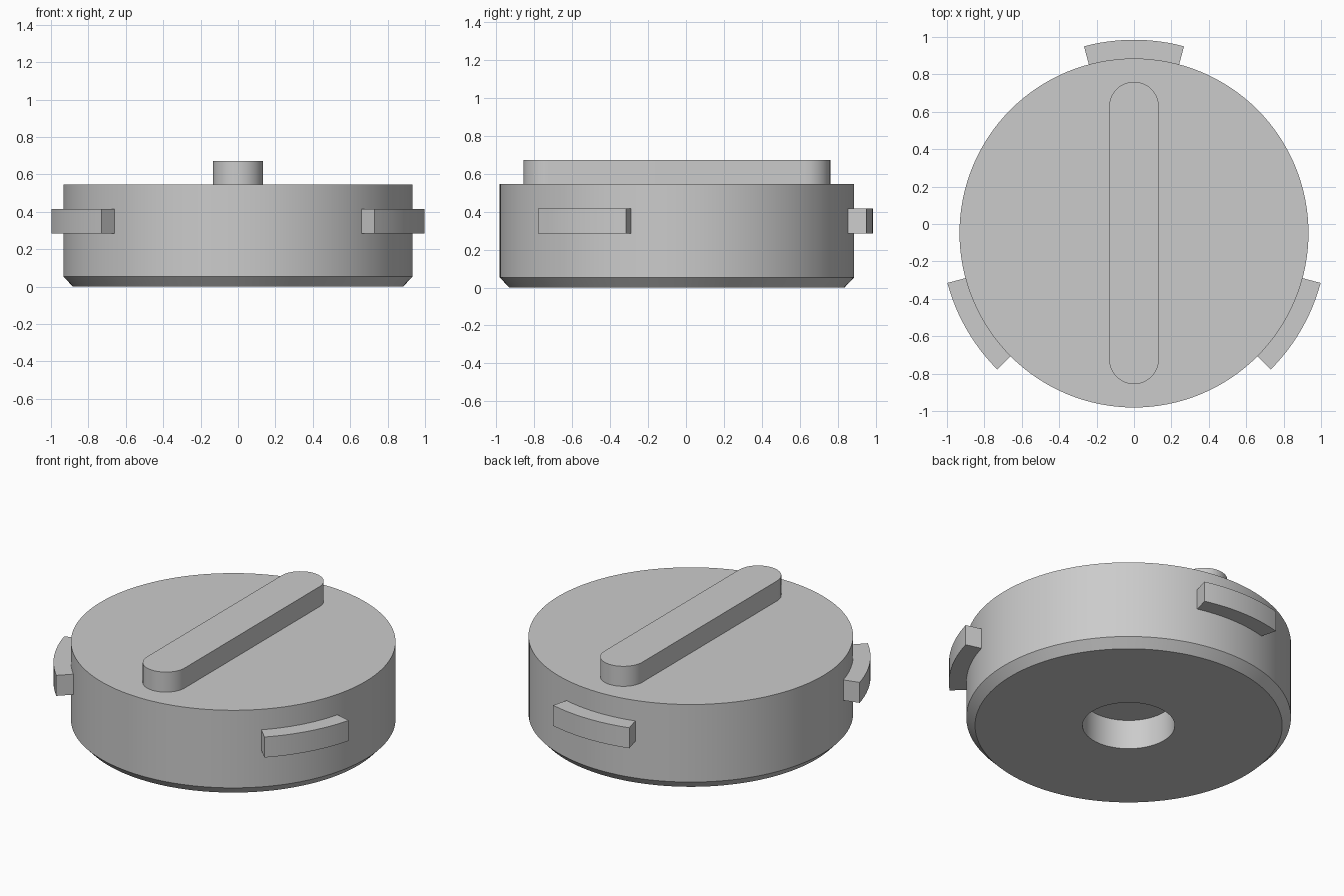
import bpy
import bmesh
from math import cos, sin, pi, radians
from mathutils import Matrix, Vector

cube = bpy.data.objects.get("Cube")
if cube:
    bpy.data.objects.remove(cube)

CENTRE_Y = -0.048
RADIUS = 0.933
TOP = 0.545

grey = bpy.data.materials.new("plain grey")
grey.use_nodes = True
colour = (0.6, 0.6, 0.6, 1)
grey.diffuse_color = colour
grey.node_tree.nodes["Principled BSDF"].inputs["Base Color"].default_value = colour


def finish(name, bm):
    """Turn a bmesh into a grey object with sharp edges kept."""
    bmesh.ops.recalc_face_normals(bm, faces=bm.faces)
    mesh = bpy.data.meshes.new(name)
    bm.to_mesh(mesh)
    bm.free()
    mesh.materials.append(grey)
    obj = bpy.data.objects.new(name, mesh)
    bpy.context.collection.objects.link(obj)
    obj.location.y = CENTRE_Y
    bpy.ops.object.select_all(action="DESELECT")
    obj.select_set(True)
    bpy.context.view_layer.objects.active = obj
    bpy.ops.object.shade_smooth_by_angle(angle=radians(30))
    return obj


def prism(name, outline, z0, z1):
    """Extrude a flat outline from z0 up to z1."""
    bm = bmesh.new()
    face = bm.faces.new([bm.verts.new((x, y, z0)) for x, y in outline])
    up = bmesh.ops.extrude_face_region(bm, geom=[face], use_keep_orig=True)
    bmesh.ops.translate(bm, vec=(0, 0, z1 - z0),
                        verts=[g for g in up["geom"] if isinstance(g, bmesh.types.BMVert)])
    return finish(name, bm)


def arc(radius, start, end, steps, cy=0):
    angles = [radians(start + (end - start) * i / steps) for i in range(steps + 1)]
    return [(radius * cos(a), cy + radius * sin(a)) for a in angles]


# Round cap: chamfered lower rim and a blind hole underneath
profile = [(0, 0.187), (0.265, 0.187), (0.265, 0), (RADIUS - 0.05, 0),
           (RADIUS, 0.053), (RADIUS, TOP), (0, TOP)]
bm = bmesh.new()
verts = [bm.verts.new((r, 0, z)) for r, z in profile]
edges = [bm.edges.new(pair) for pair in zip(verts, verts[1:])]
bmesh.ops.spin(bm, geom=verts + edges, cent=(0, 0, 0), axis=(0, 0, 1),
               angle=2 * pi, steps=128, use_merge=True)
bmesh.ops.remove_doubles(bm, verts=bm.verts, dist=0.0001)
finish("cap_body", bm)

# Grip bar with rounded ends across the top
grip = arc(0.133, 0, 180, 24, 0.675) + arc(0.133, 180, 360, 24, -0.675)
prism("grip_bar", grip, TOP, 0.672)

# Three curved locking lugs around the side
for name, angle in (("back_lug", 90), ("right_lug", 210), ("left_lug", 330)):
    outline = (arc(1.033, angle - 15, angle + 15, 12)
               + arc(RADIUS - 0.02, angle + 15, angle - 15, 12))
    prism(name, outline, 0.285, 0.415)
